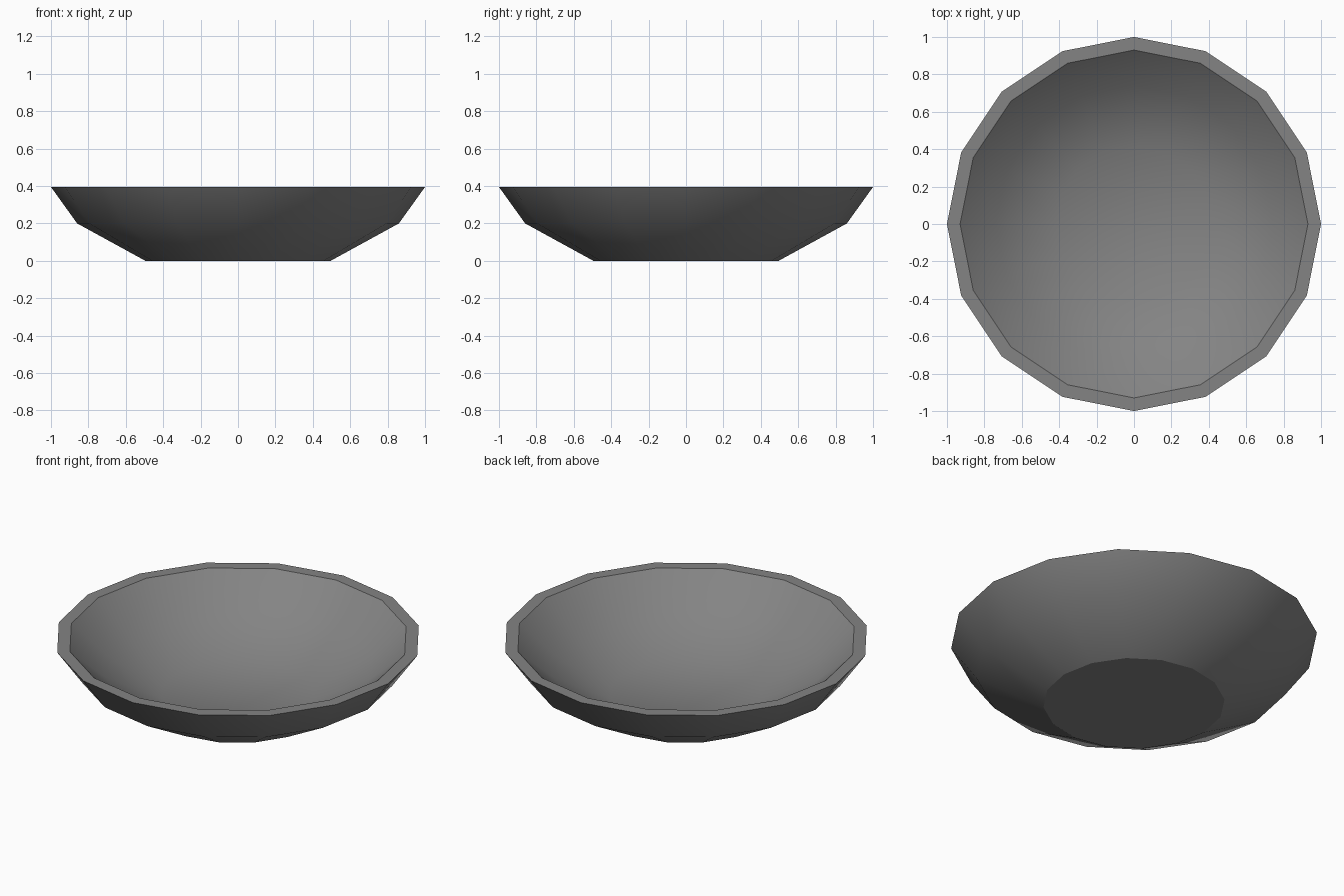
import bpy, bmesh, math

if "Cube" in bpy.data.objects:
    bpy.data.objects.remove(bpy.data.objects["Cube"])

SIDES = 16
# Profile (radius, height): underside, outer wall, flat rim, inner wall, floor
PROFILE = [(0.495, 0.0), (0.86, 0.2), (1.0, 0.395),
           (0.93, 0.395), (0.74, 0.23), (0.42, 0.07)]
SHARP_RINGS = {0, 2, 3}          # foot edge and both rim edges

grey = bpy.data.materials.new("grey")
grey.diffuse_color = (0.23, 0.23, 0.23, 1)
grey.use_nodes = True
grey.node_tree.nodes["Principled BSDF"].inputs["Base Color"].default_value = grey.diffuse_color

# Revolve the profile into a 16-sided bowl
bm = bmesh.new()
rings = [[bm.verts.new((r * math.cos(2 * math.pi * i / SIDES),
                        r * math.sin(2 * math.pi * i / SIDES), z))
          for i in range(SIDES)] for r, z in PROFILE]
for a, b in zip(rings, rings[1:]):
    for i in range(SIDES):
        j = (i + 1) % SIDES
        bm.faces.new((a[i], a[j], b[j], b[i]))

# Close the foot underneath and the floor inside
bm.faces.new(rings[0][::-1])
bm.faces.new(rings[-1])
bmesh.ops.recalc_face_normals(bm, faces=bm.faces)

# Smooth walls, crisp foot and rim
for f in bm.faces:
    f.smooth = True
for k in SHARP_RINGS:
    for i in range(SIDES):
        bm.edges.get((rings[k][i], rings[k][(i + 1) % SIDES])).smooth = False

mesh = bpy.data.meshes.new("bowl")
bm.to_mesh(mesh)
bm.free()
mesh.materials.append(grey)
bowl = bpy.data.objects.new("bowl", mesh)
bpy.context.collection.objects.link(bowl)
